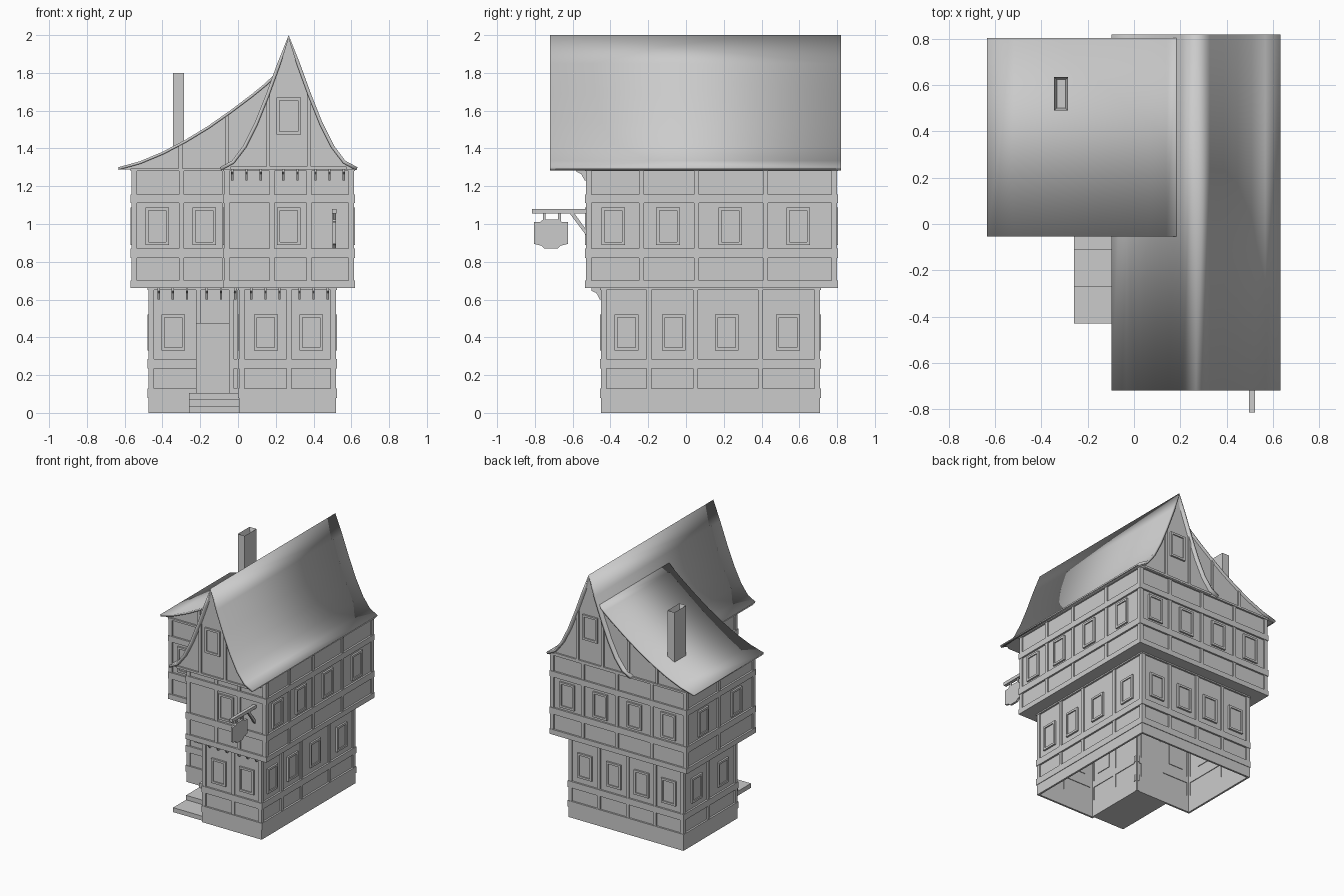
import bpy, bmesh

if "Cube" in bpy.data.objects:
    bpy.data.objects.remove(bpy.data.objects["Cube"])

def finish(name, bm, smooth=False):
    bmesh.ops.recalc_face_normals(bm, faces=bm.faces)
    me = bpy.data.meshes.new(name)
    bm.to_mesh(me)
    bm.free()
    ob = bpy.data.objects.new(name, me)
    bpy.context.collection.objects.link(ob)
    if smooth:
        bpy.ops.object.select_all(action='DESELECT')
        ob.select_set(True)
        bpy.context.view_layer.objects.active = ob
        bpy.ops.object.shade_smooth_by_angle(angle=0.6)
    return ob

def prism(bm, pts, axis, a0, a1):
    """Extrude a 2D outline (u, z) along the x or y axis."""
    def at(a):
        return [bm.verts.new((a, u, z) if axis == 'x' else (u, a, z)) for u, z in pts]
    A, B = at(a0), at(a1)
    n = len(pts)
    bm.faces.new(A)
    bm.faces.new(B[::-1])
    for i in range(n):
        bm.faces.new((A[i], B[i], B[(i + 1) % n], A[(i + 1) % n]))

def box(bm, x0, x1, y0, y1, z0, z1):
    prism(bm, [(x0, z0), (x1, z0), (x1, z1), (x0, z1)], 'y', y0, y1)

def slab(bm, wall, u0, u1, z0, z1, depth):
    """Box standing proud of a wall = (axis it runs along, plane, outward sign)."""
    axis, plane, out = wall
    a, b = sorted((plane - out * 0.005, plane + out * depth))
    if axis == 'x':
        box(bm, u0, u1, a, b, z0, z1)
    else:
        box(bm, a, b, u0, u1, z0, z1)

timber, frames, panes = bmesh.new(), bmesh.new(), bmesh.new()

def window(wall, u, z0, z1, w=0.125, t=0.016, depth=0.014):
    h = w / 2
    for s in ((u - h, u - h + t, z0, z1), (u + h - t, u + h, z0, z1),
              (u - h, u + h, z0, z0 + t), (u - h, u + h, z1 - t, z1)):
        slab(frames, wall, *s, depth)
    slab(panes, wall, u - h, u + h, z0, z1, depth * 0.4)

LOW = dict(rails=[(0.08, 0.13), (0.235, 0.285), (0.65, 0.66)], z=(0, 0.66), win=(0.33, 0.522))
HIGH = dict(rails=[(0.66, 0.70), (0.82, 0.87), (1.11, 1.155), (1.28, 1.295)],
            z=(0.66, 1.295), win=(0.89, 1.088))

def facade(wall, u0, u1, posts, wins, storey):
    p, r = 0.010, 0.014
    for a, b in [(u0 - p, u0 + 0.02), (u1 - 0.02, u1 + p)] + [(c - 0.013, c + 0.013) for c in posts]:
        slab(timber, wall, a, b, *storey['z'], p)
    for z0, z1 in storey['rails']:
        slab(timber, wall, u0 - r, u1 + r, z0, z1, r)
    if storey is LOW:
        slab(timber, wall, u0 - p, u1 + p, 0, 0.08, p)
    for c in wins:
        window(wall, c, *storey['win'])

# Wall shell: L-shaped plan, open below, upper storey jettied out
def plan(x0, x1, y0, y1, nx, ny):
    return [(nx, y0), (x1, y0), (x1, y1), (x0, y1), (x0, ny), (nx, ny)]
low = plan(-0.465, 0.51, -0.44, 0.70, 0.015, 0.05)
high = plan(-0.555, 0.605, -0.52, 0.79, -0.065, -0.04)
bm = bmesh.new()
loops = [[bm.verts.new((x, y, z)) for x, y in pl]
         for pl, z in ((low, 0), (low, 0.66), (high, 0.66), (high, 1.295))]
for A, B in zip(loops, loops[1:]):
    for i in range(6):
        j = (i + 1) % 6
        bm.faces.new((A[i], A[j], B[j], B[i]))
finish("walls", bm)

# Timber framing and windows: lower storey
facade(('x', -0.44, -1), 0.015, 0.51, [0.27], [0.148, 0.388], LOW)
facade(('x', 0.05, -1), -0.465, 0.015, [-0.21, -0.035], [-0.343], LOW)
facade(('y', 0.51, 1), -0.44, 0.70, [-0.195, 0.05, 0.395], [-0.315, -0.065, 0.215, 0.54], LOW)
facade(('x', 0.70, 1), -0.465, 0.51, [0.26, 0.01, -0.225], [0.38, 0.13, -0.11, -0.345], LOW)
facade(('y', -0.465, -1), 0.05, 0.70, [0.395], [0.215, 0.54], LOW)
facade(('y', 0.015, -1), -0.44, 0.05, [-0.195], [-0.315], LOW)
# Upper storey
facade(('x', -0.52, -1), -0.065, 0.605, [0.18, 0.375], [0.268], HIGH)
facade(('x', -0.04, -1), -0.555, -0.065, [-0.30], [-0.428, -0.178], HIGH)
facade(('y', 0.605, 1), -0.52, 0.79, [-0.235, 0.055, 0.42], [-0.385, -0.095, 0.235, 0.595], HIGH)
facade(('x', 0.79, 1), -0.555, 0.605, [0.335, 0.04, -0.26], [0.47, 0.185, -0.11, -0.405], HIGH)
facade(('y', -0.555, -1), -0.04, 0.79, [0.395], [0.18, 0.59], HIGH)
facade(('y', -0.065, -1), -0.52, -0.04, [-0.235], [-0.385], HIGH)

# Roof profiles (x, z)
half = [(0.365, 1.3), (0.30, 1.335), (0.24, 1.415), (0.18, 1.535), (0.12, 1.685), (0.06, 1.85)]
main = [(0.268 - d, z) for d, z in half] + [(0.268, 2.0)] + [(0.268 + d, z) for d, z in half[::-1]]
lean = [(-0.635, 1.3), (-0.52, 1.332), (-0.40, 1.382), (-0.28, 1.445), (-0.16, 1.518),
        (-0.04, 1.602), (0.07, 1.685), (0.14, 1.742), (0.185, 1.785)]

def roof_z(prof, x):
    for (x0, z0), (x1, z1) in zip(prof, prof[1:]):
        if x0 <= x <= x1:
            return z0 + (z1 - z0) * (x - x0) / (x1 - x0)

def roof(name, prof, y0, y1, thick):
    bm = bmesh.new()
    rows = [[bm.verts.new((x, y, z)) for x, z in prof] for y in (y0, y1)]
    for i in range(len(prof) - 1):
        bm.faces.new((rows[0][i], rows[0][i + 1], rows[1][i + 1], rows[1][i]))
    me_dir = sum(f.normal.z for f in bm.faces)
    ob = finish(name, bm, True)
    # keep the sheet facing upward so thickness grows inward
    if sum(p.normal.z for p in ob.data.polygons) < 0:
        ob.data.flip_normals()
    m = ob.modifiers.new("thickness", 'SOLIDIFY')
    m.thickness, m.offset = thick, -1

roof("main_roof", main, -0.72, 0.82, 0.018)
roof("lean_to_roof", lean, -0.055, 0.805, 0.014)

# Gable walls under both roofs
bm = bmesh.new()
prism(bm, [(x, z - 0.012) for x, z in main], 'y', -0.69, 0.795)
prism(bm, [(x, z - 0.012) for x, z in lean] + [(0.185, 1.288)], 'y', -0.04, 0.79)
finish("gables", bm)
for wall in (('x', -0.69, -1), ('x', 0.795, 1)):
    for x in (0.16, 0.376):
        slab(timber, wall, x - 0.01, x + 0.01, 1.288, roof_z(main, x) - 0.03, 0.012)
    slab(timber, wall, -0.04, 0.575, 1.288, 1.305, 0.012)
    window(wall, 0.268, 1.475, 1.67, 0.13)
for wall in (('x', -0.04, -1), ('x', 0.79, 1)):
    for x in (-0.305, -0.06):
        slab(timber, wall, x - 0.01, x + 0.01, 1.288, roof_z(lean, x) - 0.012, 0.010)

finish("timber_frame", timber)
finish("window_frames", frames)
finish("window_panes", panes)

# Door with frame and diamond light
bm = bmesh.new()
W = ('x', 0.05, -1)
slab(bm, W, -0.205, -0.06, 0.10, 0.46, 0.016)
for s in ((-0.222, -0.203, 0.10, 0.475), (-0.064, -0.045, 0.10, 0.475), (-0.222, -0.045, 0.456, 0.475)):
    slab(bm, W, *s, 0.022)
for r, y in ((0.045, 0.03), (0.03, 0.026)):
    prism(bm, [(-0.134 + r, 0.402), (-0.134, 0.402 + r), (-0.134 - r, 0.402), (-0.134, 0.402 - r)], 'y', y, 0.04)
finish("door", bm)

# Door steps
bm = bmesh.new()
for i in range(3):
    box(bm, -0.26, 0.012, -0.43 + 0.16 * i, 0.05, 0.035 * i, 0.035 * (i + 1))
finish("steps", bm)

# Corbels under the jetties
bm = bmesh.new()
def corbels(xs, y, z):
    prof = [(y, z), (y - 0.06, z), (y - 0.06, z - 0.014), (y - 0.035, z - 0.025), (y - 0.016, z - 0.06), (y, z - 0.06)]
    for x in xs:
        prism(bm, prof, 'x', x - 0.006, x + 0.006)
corbels((0.07, 0.145, 0.22, 0.325, 0.40, 0.475), -0.44, 0.66)
corbels((-0.42, -0.345, -0.27, -0.165, -0.09, -0.015), 0.05, 0.66)
corbels((-0.03, 0.045, 0.12, 0.24, 0.315, 0.41, 0.485, 0.56), -0.52, 1.29)
finish("corbels", bm)

# Chimney with recessed flue
bm = bmesh.new()
box(bm, -0.345, -0.285, 0.49, 0.635, 1.35, 1.8)
bm.faces.ensure_lookup_table()
bmesh.ops.recalc_face_normals(bm, faces=bm.faces)
top = max(bm.faces, key=lambda f: f.calc_center_median().z)
bmesh.ops.inset_region(bm, faces=[top], thickness=0.016)
bmesh.ops.translate(bm, verts=top.verts, vec=(0, 0, -0.04))
finish("chimney", bm)

# Hanging sign: arm, brace, hangers and blank board
bm = bmesh.new()
box(bm, 0.497, 0.522, -0.815, -0.51, 1.055, 1.08)
prism(bm, [(-0.615, 1.055), (-0.59, 1.055), (-0.525, 0.965), (-0.525, 0.935)], 'x', 0.501, 0.518)
for y in (-0.75, -0.67):
    box(bm, 0.505, 0.514, y - 0.007, y + 0.007, 1.005, 1.06)
finish("sign_arm", bm)
bm = bmesh.new()
edge = [(0.09, 0.895), (0.05, 0.885), (0.035, 0.87)]
edge += [(-u, z) for u, z in edge[::-1]] + [(-0.09, 1.01), (-0.055, 1.012), (-0.04, 1.025)]
edge += [(0.04, 1.025), (0.055, 1.012), (0.09, 1.01)]
prism(bm, [(u - 0.715, z) for u, z in edge], 'x', 0.501, 0.518)
finish("sign_board", bm)
